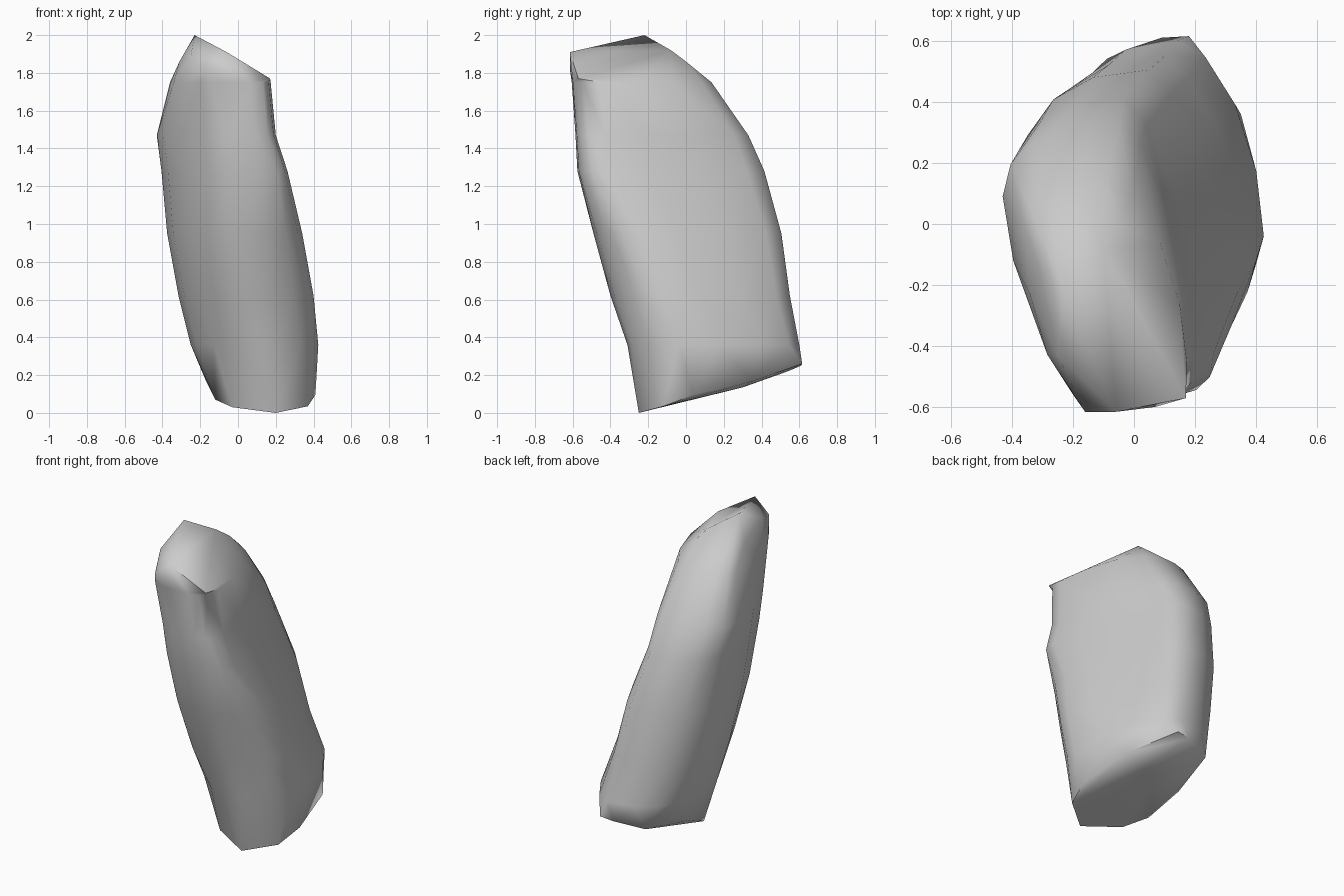
import bpy, bmesh
from math import sin, cos, pi

if "Cube" in bpy.data.objects:
    bpy.data.objects.remove(bpy.data.objects["Cube"])

# Rings: z, (left x, y), (right x, y), (front x, y), (back x, y),
# then corner squareness: front left, front right, back right
RINGS = [
    (0.36, (-0.25, 0.15), (0.425, -0.04), (0.12, -0.31), (0.14, 0.60), 1.75, 1.8, 1.75),
    (0.62, (-0.315, 0.15), (0.40, -0.12), (0.05, -0.40), (0.10, 0.55), 1.75, 1.9, 1.4),
    (0.95, (-0.375, 0.13), (0.34, -0.22), (0.00, -0.49), (0.05, 0.505), 1.75, 2.3, 1.35),
    (1.28, (-0.405, 0.10), (0.262, -0.42), (-0.02, -0.575), (-0.03, 0.415), 1.7, 3.0, 1.35),
    (1.47, (-0.43, 0.09), (0.20, -0.43), (-0.05, -0.585), (-0.05, 0.33), 1.65, 3.5, 1.55),
    (1.75, (-0.36, 0.00), (0.173, -0.45), (-0.10, -0.605), (-0.09, 0.135), 2.0, 4.0, 1.7),
]
# Slanted broken ends
BASE = [(0.2, -0.25, 0), (-0.03, -0.14, 0.03), (-0.12, -0.01, 0.07),
        (0.37, -0.12, 0.035), (0.41, 0.04, 0.095), (-0.17, 0.2, 0.17),
        (-0.09, 0.54, 0.22), (0.09, 0.61, 0.25), (0.18, 0.615, 0.26),
        (0.35, 0.36, 0.17), (0.1, 0.3, 0.135), (0.2, 0.3, 0.135)]
TOP = [(-0.23, -0.22, 2.0), (-0.16, -0.615, 1.82), (-0.06, -0.615, 1.91),
       (0.17, -0.57, 1.77), (-0.31, -0.15, 1.86), (-0.06, 0.0, 1.86),
       (-0.25, -0.43, 1.89), (-0.1, -0.08, 1.92)]


def quarter(a, b, n, steps=4):
    """Rounded corner from side point a (extreme x) to end point b (extreme y)."""
    cx, cy = b[0], a[1]
    for i in range(steps + 1):
        t = pi / 2 * i / steps
        yield (cx + (a[0] - cx) * abs(cos(t)) ** (2 / n),
               cy + (b[1] - cy) * abs(sin(t)) ** (2 / n))


def ring_points(z, left, right, front, back, n_fl, n_fr, n_br):
    corners = ((left, front, n_fl), (right, front, n_fr),
               (left, back, 2.3), (right, back, n_br))
    return [(x, y, z) for s, e, n in corners for x, y in quarter(s, e, n)]


def hull_faces(points):
    """Triangles of the convex hull of a set of points."""
    h = bmesh.new()
    for p in points:
        h.verts.new(p)
    bmesh.ops.remove_doubles(h, verts=h.verts, dist=0.002)
    bmesh.ops.convex_hull(h, input=h.verts)
    tris = [[v.co.copy() for v in f.verts] for f in h.faces]
    h.free()
    return tris


# Stone body: one hull per layer, leaving out the shared inner faces
layers = [BASE] + [ring_points(*r) for r in RINGS] + [TOP]
levels = [r[0] for r in RINGS]
bm = bmesh.new()
for low, high in zip(layers, layers[1:]):
    for tri in hull_faces(low + high):
        inner = any(all(abs(c.z - z) < 1e-4 for c in tri) for z in levels)
        if not inner:
            bm.faces.new([bm.verts.new(c) for c in tri])
bmesh.ops.remove_doubles(bm, verts=bm.verts, dist=0.003)
bmesh.ops.recalc_face_normals(bm, faces=bm.faces)

mesh = bpy.data.meshes.new("standing_stone")
bm.to_mesh(mesh)
bm.free()
stone = bpy.data.objects.new("standing_stone", mesh)
bpy.context.collection.objects.link(stone)
bpy.context.view_layer.objects.active = stone
stone.select_set(True)
bpy.ops.object.shade_smooth_by_angle(angle=1.2)
